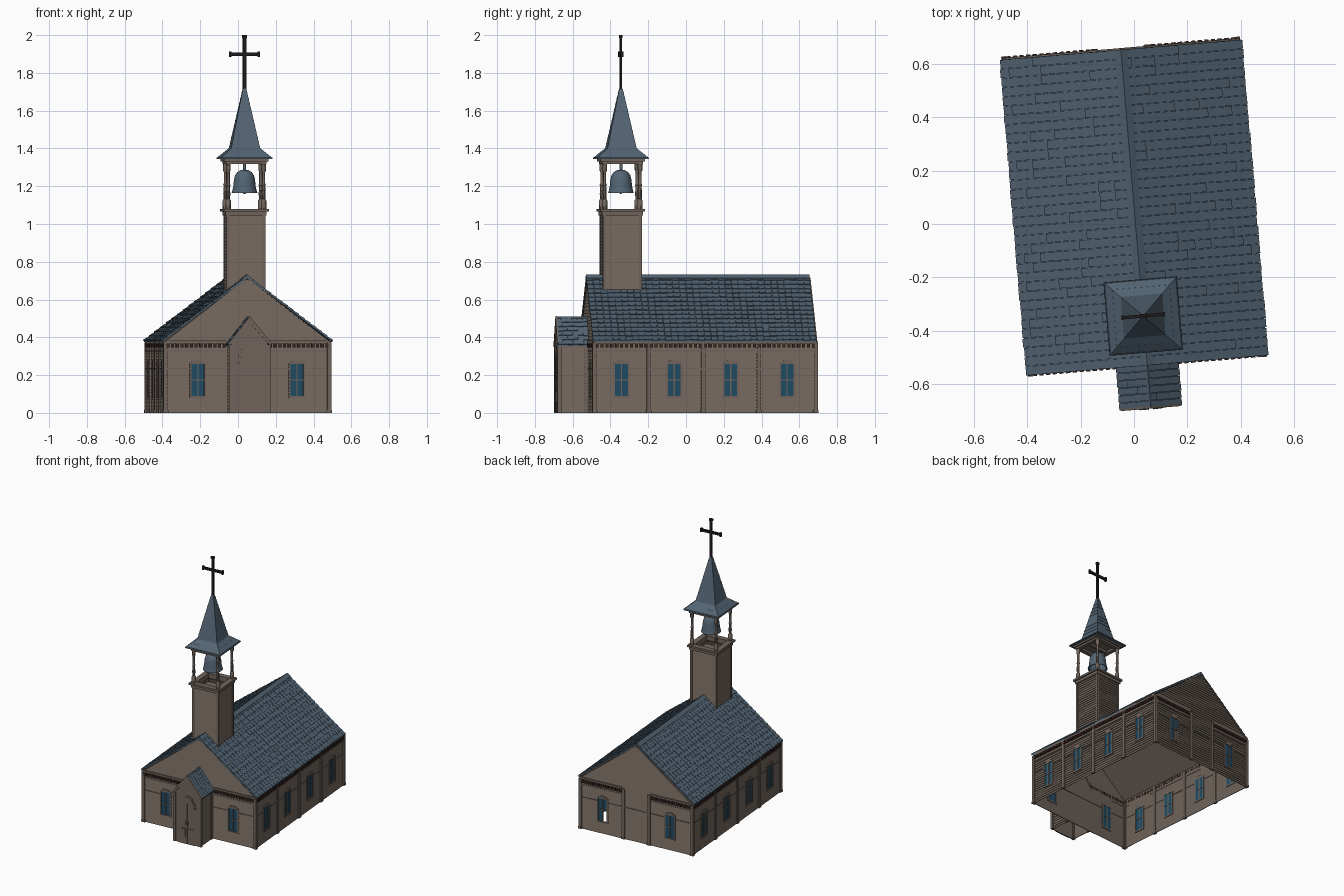
import bpy, bmesh, math, random
from mathutils import Matrix, Vector

if "Cube" in bpy.data.objects:
    bpy.data.objects.remove(bpy.data.objects["Cube"])

random.seed(4)
T = lambda x, y, z: Matrix.Translation((x, y, z))
R = lambda deg, ax: Matrix.Rotation(math.radians(deg), 4, ax)
I = Matrix.Identity(4)
PLACE = T(0, 0.065, 0) @ R(4.8, 'Z')      # whole church sits slightly turned


def material(name, rgb):
    m = bpy.data.materials.new(name)
    m.diffuse_color = (*rgb, 1)
    m.use_nodes = True
    m.node_tree.nodes["Principled BSDF"].inputs["Base Color"].default_value = m.diffuse_color
    return m


WALL = material("brown_boards", (0.165, 0.130, 0.107))
SLATE = material("blue_slate", (0.085, 0.128, 0.170))
GLASS = material("window_blue", (0.014, 0.070, 0.125))
DENTIL = material("dark_red_brown", (0.045, 0.022, 0.020))
IRON = material("black_iron", (0.012, 0.010, 0.012))


def finish(name, bm, mat, fix=True, smooth=False):
    if fix:
        bmesh.ops.recalc_face_normals(bm, faces=bm.faces)
    bm.transform(PLACE)
    me = bpy.data.meshes.new(name)
    bm.to_mesh(me)
    bm.free()
    me.materials.append(mat)
    ob = bpy.data.objects.new(name, me)
    bpy.context.collection.objects.link(ob)
    if smooth:
        bpy.context.view_layer.objects.active = ob
        ob.select_set(True)
        bpy.ops.object.shade_smooth_by_angle(angle=math.radians(35))
        ob.select_set(False)


def box(bm, x0, x1, y0, y1, z0, z1, M=I):
    c = T((x0 + x1) / 2, (y0 + y1) / 2, (z0 + z1) / 2)
    bmesh.ops.create_cube(bm, size=1, matrix=M @ c @ Matrix.Diagonal((x1 - x0, y1 - y0, z1 - z0, 1)))


def prism(bm, pts, y0, y1, M=I):
    a, b = ([bm.verts.new(M @ Vector((x, y, z))) for x, z in pts] for y in (y0, y1))
    bm.faces.new(a)
    bm.faces.new(b[::-1])
    for i in range(len(pts)):
        j = (i + 1) % len(pts)
        bm.faces.new((a[i], b[i], b[j], a[j]))


def chevron(bm, hw, ze, zr, t, y0, y1):
    prism(bm, [(-hw, ze - t), (-hw, ze), (0, zr), (hw, ze), (hw, ze - t), (0, zr - t)], y0, y1)


def frustum(bm, w0, w1, z0, z1, M=I):
    k = math.sqrt(2)
    bmesh.ops.create_cone(bm, cap_ends=True, segments=4, radius1=w0 * k, radius2=w1 * k,
                          depth=z1 - z0, matrix=M @ T(0, 0, (z0 + z1) / 2) @ R(45, 'Z'))


def lathe(bm, prof, n, M=I):
    rings = [[bm.verts.new(M @ Vector((r * math.cos(6.28319 * i / n), r * math.sin(6.28319 * i / n), z)))
              for i in range(n)] for r, z in prof]
    for a, b in zip(rings, rings[1:]):
        for i in range(n):
            bm.faces.new((a[i], a[(i + 1) % n], b[(i + 1) % n], b[i]))
    bm.faces.new(rings[-1])


H = 0.0175                                  # clapboard height


def siding(bm, M, half, z0, z1, holes=(), gable=False):
    width = lambda z: min(half, 0.445 * (0.712 - z) / 0.34) if gable else half
    z = z0
    while z < z1 - 0.002:
        zt = min(z + H, z1)
        cuts = sorted(h for h in holes if 0.08 < z < 0.26)
        edges = [-1] + [e for h in cuts for e in (h - 0.04, h + 0.04)] + [1]
        for a, b in zip(edges[::2], edges[1::2]):
            q = [(max(a, -width(z)), -0.004, z), (min(b, width(z)), -0.004, z),
                 (min(b, width(zt)), 0, zt), (max(a, -width(zt)), 0, zt)]
            p = [(q[0][0], 0, z), (q[1][0], 0, z)]
            v = [bm.verts.new(M @ Vector(c)) for c in q + p]
            bm.faces.new(v[:4])
            bm.faces.new((v[4], v[5], v[1], v[0]))
        z = zt


# Wall frames: x along the wall, -y outwards
ENDS, SIDES = [-0.263, 0.263], [-0.445, -0.165, 0.135, 0.435]
WALLS = [("front", R(0, 'Z') @ T(0, -0.588, 0), 0.435, ENDS, [-0.435, 0.435]),
         ("right", R(90, 'Z') @ T(0, -0.435, 0), 0.588, SIDES, [-0.588, -0.3, -0.01, 0.285, 0.588]),
         ("back", R(180, 'Z') @ T(0, -0.588, 0), 0.435, ENDS, [-0.435, -0.1, 0.1, 0.435]),
         ("left", R(270, 'Z') @ T(0, -0.435, 0), 0.588, [-s for s in SIDES], [-0.588, -0.285, 0.01, 0.3, 0.588])]

frames, glass, trim, teeth = (bmesh.new() for _ in range(4))
for name, M, half, wins, posts in WALLS:
    end = half < 0.5
    bm = bmesh.new()
    siding(bm, M, half, 0, 0.705 if end else 0.378, wins, end)
    finish(name + "_wall", bm, WALL, fix=False)
    # Windows: frame, arched head, four panes (one is missing at the back)
    for s in wins:
        for a, b in ((-0.043, -0.034), (-0.003, 0.003), (0.034, 0.043)):
            box(frames, s + a, s + b, -0.008, 0.003, 0.085, 0.262, M)
        for a, b in ((0.08, 0.09), (0.172, 0.178)):
            box(frames, s - 0.043, s + 0.043, -0.008, 0.003, a, b, M)
        arch = [(s + 0.043 * math.cos(t * math.pi / 8), 0.258 + 0.02 * math.sin(t * math.pi / 8)) for t in range(9)]
        prism(frames, arch, -0.008, 0.003, M)
        for x in (-0.0185, 0.0185):
            for a, b in ((0.087, 0.174), (0.176, 0.262)):
                if not (name == "back" and s < 0 and x > 0 and a < 0.1):
                    box(glass, s + x - 0.017, s + x + 0.017, -0.003, 0.001, a, b, M)
    # Pilasters, belt line, frieze boards
    for s in posts:
        box(trim, s - 0.011, s + 0.011, -0.011, 0.004, 0, 0.372, M)
        box(trim, s - 0.014, s + 0.014, -0.013, 0.004, 0, 0.015, M)
    spans = [(-half, -0.11), (0.11, half)] if end else [(-half, half)]
    for a, b in spans:
        box(trim, a, b, -0.009, 0, 0.368, 0.382, M)
        box(trim, a, b, -0.007, 0, 0.325, 0.334, M)
        n = round((b - a) / 0.026)
        for i in range(n):
            c = a + (b - a) * (i + 0.5) / n
            box(teeth, c - 0.008, c + 0.008, -0.013, 0, 0.345, 0.367, M)
    stops = [-half] + [e for w in wins for e in (w - 0.043, w + 0.043)] + [half]
    for a, b in zip(stops[::2], stops[1::2]):
        box(trim, a, b, -0.006, 0, 0.232, 0.238, M)
finish("window_frames", frames, WALL)
finish("window_panes", glass, GLASS)
finish("dentils", teeth, DENTIL)


# Gabled roofs: board lining, slate deck, loose shingles, ridge cap
def shingle_roof(name, hw, ze, zr, y0, y1, courses, w):
    bm = bmesh.new()
    chevron(bm, hw - 0.007, ze - 0.009, zr - 0.006, 0.007, y0 + 0.004, y1 + 0.006)
    finish(name + "_lining", bm, WALL)
    bm = bmesh.new()
    chevron(bm, hw, ze, zr, 0.007, y0, y1)
    ang = math.degrees(math.atan2(zr - ze, hw))
    ln = math.hypot(hw, zr - ze) / courses
    n = round((y1 - y0) / w)
    step = (y1 - y0) / n
    for side in (-1, 1):
        for k in range(courses):
            f = (k + 0.5) / courses
            for i in range(n):
                M = T(side * hw * (1 - f), y0 + (i + 0.5) * step, ze + (zr - ze) * f) @ R(side * (ang - 6), 'Y')
                e = ln * 0.5 + random.uniform(0, 0.004)
                a, b = sorted((side * e, -side * ln * 0.55))
                box(bm, a, b, -step * 0.47, step * 0.47, -0.001, 0.004 + random.uniform(0, 0.0015), M)
    c = hw * 0.055
    chevron(bm, c, zr + 0.009 - c * (zr - ze) / hw, zr + 0.009, 0.008, y0, y1)
    finish(name + "_shingles", bm, SLATE)


shingle_roof("main_roof", 0.451, 0.382, 0.723, -0.597, 0.59, 15, 0.035)
shingle_roof("porch_roof", 0.112, 0.362, 0.502, -0.757, -0.59, 6, 0.028)

# Porch walls, arched double door
bm = bmesh.new()
for deg in (90, -90):
    siding(bm, T(0, -0.67, 0) @ R(deg, 'Z') @ T(0, -0.098, 0), 0.08, 0, 0.365)
finish("porch_side_walls", bm, WALL, fix=False)
P = T(0, -0.75, 0)
prism(trim, [(-0.1, 0), (0.1, 0), (0.1, 0.362), (0, 0.488), (-0.1, 0.362)], -0.002, 0.004, P)
for s in (-1, 1):
    box(trim, s * 0.1 - 0.01, s * 0.1 + 0.01, -0.006, 0.014, 0, 0.36, P)
    box(trim, s * 0.1 - 0.007, s * 0.1 + 0.007, 0.135, 0.155, 0, 0.36, P)
    prism(trim, [(s * 0.112, 0.35), (s * 0.112, 0.372), (0, 0.512), (0, 0.478)], -0.009, 0.0, P)
finish("trim_boards_and_porch_front", trim, WALL)
bm = bmesh.new()
for hw, top, y in ((0.068, 0.36, -0.005), (0.058, 0.348, -0.007)):
    pts = [(-hw, 0), (hw, 0)] + [(hw * math.cos(t * math.pi / 14), 0.25 + (top - 0.25) * math.sin(t * math.pi / 14))
                                 for t in range(15)]
    prism(bm, pts, y, 0, P)
for s in (-0.027, 0.027):
    box(bm, s - 0.02, s + 0.02, -0.010, 0, 0.05, 0.118, P)
    box(bm, s - 0.015, s + 0.015, -0.012, 0, 0.057, 0.111, P)
    box(bm, s * 0.35 - 0.002, s * 0.35 + 0.002, -0.013, 0, 0.145, 0.17, P)
box(bm, -0.002, 0.002, -0.009, 0, 0, 0.3, P)
finish("arched_door", bm, WALL)

# Bell tower shaft
TW = T(0, -0.411, 0)
bm = bmesh.new()
for d in range(4):
    siding(bm, TW @ R(90 * d, 'Z') @ T(0, -0.097, 0), 0.097, 0.645, 1.05)
finish("tower_shaft", bm, WALL, fix=False)
bm = bmesh.new()
for d in range(4):
    M = TW @ R(90 * d, 'Z')
    box(bm, 0.088, 0.104, -0.104, -0.088, 0.645, 1.05, M)          # corner boards
    for z0, z1, o in ((1.045, 1.066, 0.109), (1.066, 1.08, 0.119), (1.318, 1.332, 0.108), (1.332, 1.343, 0.118)):
        box(bm, -o, o, -o, -0.08, z0, z1, M)                        # cap and head beams
box(bm, -0.095, 0.095, -0.095, 0.095, 1.0, 1.01, TW)
box(bm, -0.1, 0.1, -0.1, 0.1, 1.335, 1.343, TW)
box(bm, -0.1, 0.1, -0.008, 0.008, 1.318, 1.335, TW)
finish("tower_trim", bm, WALL)

# Turned belfry posts
bm = bmesh.new()
post = [(0.014, 1.08), (0.014, 1.125), (0.009, 1.132), (0.011, 1.16), (0.008, 1.2), (0.012, 1.207),
        (0.008, 1.214), (0.008, 1.275), (0.013, 1.285), (0.013, 1.32)]
for x in (-0.094, 0.094):
    for y in (-0.094, 0.094):
        lathe(bm, post, 10, TW @ T(x, y, 0))
finish("belfry_posts", bm, WALL, smooth=True)

# Bell
bm = bmesh.new()
lathe(bm, [(0.058, 1.168), (0.068, 1.165), (0.064, 1.178), (0.059, 1.2), (0.056, 1.235), (0.05, 1.258),
           (0.038, 1.275), (0.02, 1.285), (0.008, 1.287), (0.008, 1.32)], 24, TW)
lathe(bm, [(0.004, 1.16), (0.012, 1.168), (0.012, 1.18), (0.004, 1.19), (0.004, 1.28)], 10, TW)
finish("bell", bm, SLATE, smooth=True)

# Flared spire in shingle courses
bm = bmesh.new()
frustum(bm, 0.138, 0.136, 1.343, 1.352, TW)
frustum(bm, 0.136, 0.108, 1.350, 1.375, TW)
frustum(bm, 0.110, 0.076, 1.373, 1.402, TW)
N = 11
for k in range(N):
    w0, w1 = (0.077 + (0.008 - 0.077) * f / N for f in (k, k + 1))
    frustum(bm, w0 + 0.0015, w1, 1.398 + 0.32 * k / N, 1.398 + 0.32 * (k + 1) / N, TW)
finish("spire", bm, SLATE)

# Cross
bm = bmesh.new()
box(bm, -0.009, 0.009, -0.006, 0.006, 1.70, 2.0, TW)
box(bm, -0.08, 0.08, -0.006, 0.006, 1.89, 1.908, TW)
box(bm, -0.012, 0.012, -0.008, 0.008, 1.985, 2.0, TW)
for s in (-0.076, 0.076):
    box(bm, s - 0.006, s + 0.006, -0.008, 0.008, 1.885, 1.913, TW)
finish("cross", bm, IRON)
